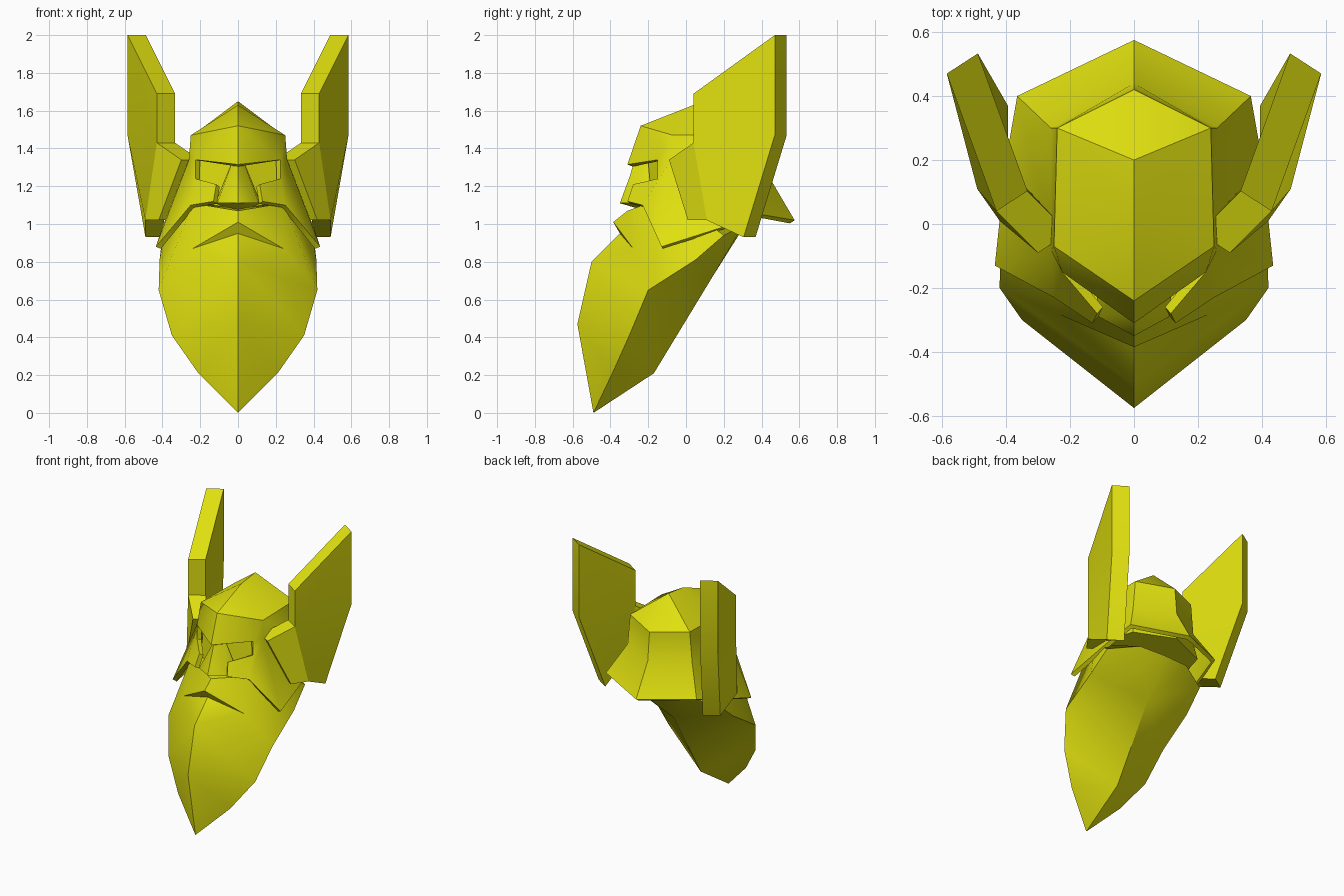
import bpy, bmesh, math

if "Cube" in bpy.data.objects:
    bpy.data.objects.remove(bpy.data.objects["Cube"])

gold = bpy.data.materials.new("yellow")
gold.diffuse_color = (0.75, 0.75, 0.005, 1)
gold.use_nodes = True
gold.node_tree.nodes["Principled BSDF"].inputs["Base Color"].default_value = gold.diffuse_color


def half_mesh(name, points, faces, angle, thickness=0.0):
    """Mesh from named points on the +x half, mirrored across x."""
    bm = bmesh.new()
    v = {k: bm.verts.new(p) for k, p in points.items()}
    for f in faces:
        bm.faces.new([v[k] for k in f.split()])
    bmesh.ops.recalc_face_normals(bm, faces=bm.faces)
    me = bpy.data.meshes.new(name)
    bm.to_mesh(me)
    bm.free()
    ob = bpy.data.objects.new(name, me)
    bpy.context.collection.objects.link(ob)
    me.materials.append(gold)
    mir = ob.modifiers.new("mirror", 'MIRROR')
    mir.use_clip = True
    mir.merge_threshold = 0.001
    if thickness:
        sol = ob.modifiers.new("thickness", 'SOLIDIFY')
        sol.thickness = thickness
        sol.offset = -1
    bpy.ops.object.select_all(action='DESELECT')
    bpy.context.view_layer.objects.active = ob
    ob.select_set(True)
    for m in list(ob.modifiers):
        bpy.ops.object.modifier_apply(modifier=m.name)
    bpy.ops.object.shade_smooth_by_angle(angle=math.radians(angle))
    return ob


# Helmet: dome, flared neck rim and cheek guards in one shell
half_mesh("helmet", {
    "p0": (0, 0.04, 1.63), "p1": (0, 0.20, 1.65),
    "d0": (0, -0.24, 1.52), "d1": (0.25, -0.07, 1.47),
    "d2": (0.24, 0.30, 1.47), "d3": (0, 0.42, 1.45),
    "m0": (0, -0.31, 1.315), "m1": (0.225, -0.15, 1.34), "m2": (0.26, -0.08, 1.34),
    "m3": (0.26, 0.30, 1.25), "m4": (0, 0.44, 1.25),
    "r2": (0.40, 0.20, 0.985), "r3": (0.365, 0.40, 1.05), "r4": (0, 0.575, 1.02),
    "a": (0.225, -0.15, 1.24), "b": (0.115, -0.28, 1.21), "c": (0.13, -0.31, 1.12),
    "d": (0.25, -0.23, 1.10), "e": (0.435, -0.13, 0.88),
}, ["p0 d0 d1", "p0 d1 d2 p1", "p1 d2 d3", "d0 m0 m1 d1", "d1 m1 m2",
    "d1 m2 m3 d2", "d2 m3 m4 d3", "m3 r3 r4 m4", "m2 r2 r3 m3",
    "m1 a m2", "a b c d", "m2 a d e", "m2 e r2"], 42, 0.03)

# Head under the helmet, closing the eye slot and the neck opening
half_mesh("head", {
    "t": (0, -0.20, 1.40), "ts": (0.20, -0.10, 1.40), "tb": (0.20, 0.28, 1.40), "tc": (0, 0.38, 1.40),
    "f": (0, -0.22, 1.06), "fs": (0.22, -0.12, 1.06), "g": (0.34, 0.10, 1.06),
    "gb": (0.28, 0.32, 1.06), "gc": (0, 0.44, 1.06),
}, ["t ts fs f", "ts tb gb g", "ts g fs", "tb tc gc gb", "t ts tb tc", "f fs g gb gc"], 30)

# Nose wedge
half_mesh("nose", {
    "t": (0, -0.275, 1.33), "ts": (0.03, -0.20, 1.33), "k": (0, -0.295, 1.26),
    "n": (0, -0.35, 1.11), "s": (0.11, -0.29, 1.11), "sb": (0.12, -0.18, 1.11),
    "u": (0, -0.18, 1.06),
}, ["t k s ts", "k n s", "ts s sb", "n s sb u"], 40)

# Beard with the moustache fold at its top
half_mesh("beard", {
    "f0": (0, -0.31, 1.07), "f1": (0, -0.385, 1.01), "f2": (0, -0.35, 0.95),
    "f3": (0, -0.50, 0.80), "f4": (0, -0.575, 0.47), "tip": (0, -0.49, 0.0),
    "s0": (0.24, -0.20, 1.11), "s1": (0.24, -0.28, 0.87), "s3": (0.42, -0.20, 0.65),
    "s4": (0.35, -0.30, 0.41), "s5": (0.21, -0.39, 0.21),
    "t1": (0.415, 0.05, 0.81), "t2": (0.40, 0.20, 0.94), "u": (0.37, 0.05, 1.05),
    "w": (0.20, 0.30, 0.99), "b0": (0, 0.31, 0.99), "b1": (0, 0.14, 0.72),
    "b2": (0, -0.17, 0.21), "top": (0, 0.0, 1.10),
}, ["f0 f1 s1 s0", "f1 f2 s1", "f2 f3 s1", "s1 f3 s3", "f3 f4 s4 s3", "f4 tip s5 s4",
    "s0 s1 s3", "s0 s3 t1 u", "u t1 t2", "t2 w b1 t1", "w b0 b1", "t1 b1 s3",
    "s3 b1 b2 s4", "s4 b2 s5", "s5 b2 tip", "f0 s0 top", "s0 u top", "u t2 w top", "w b0 top"], 45)

# Helmet wings: bent slabs, the inner side is the outer side shifted inward
outer = [(0.585, 0.47, 2.0), (0.585, 0.47, 1.47), (0.49, 0.305, 0.93), (0.49, 0.11, 1.02),
         (0.42, 0.01, 1.02), (0.30, -0.09, 1.34), (0.43, 0.04, 1.43), (0.43, 0.04, 1.69)]
pts = {}
for i, (x, y, z) in enumerate(outer):
    pts["o%d" % i] = (x, y, z)
    pts["i%d" % i] = (x - 0.097, y + 0.063, z)
strips = [(0, 1, 6, 7), (1, 2, 3, 6), (3, 4, 5, 6)]
faces = [" ".join("%s%d" % (side, k) for k in q) for side in "oi" for q in strips]
faces += ["o%d o%d i%d i%d" % (k, (k + 1) % 8, (k + 1) % 8, k) for k in range(8)]
half_mesh("wings", pts, faces, 25)
